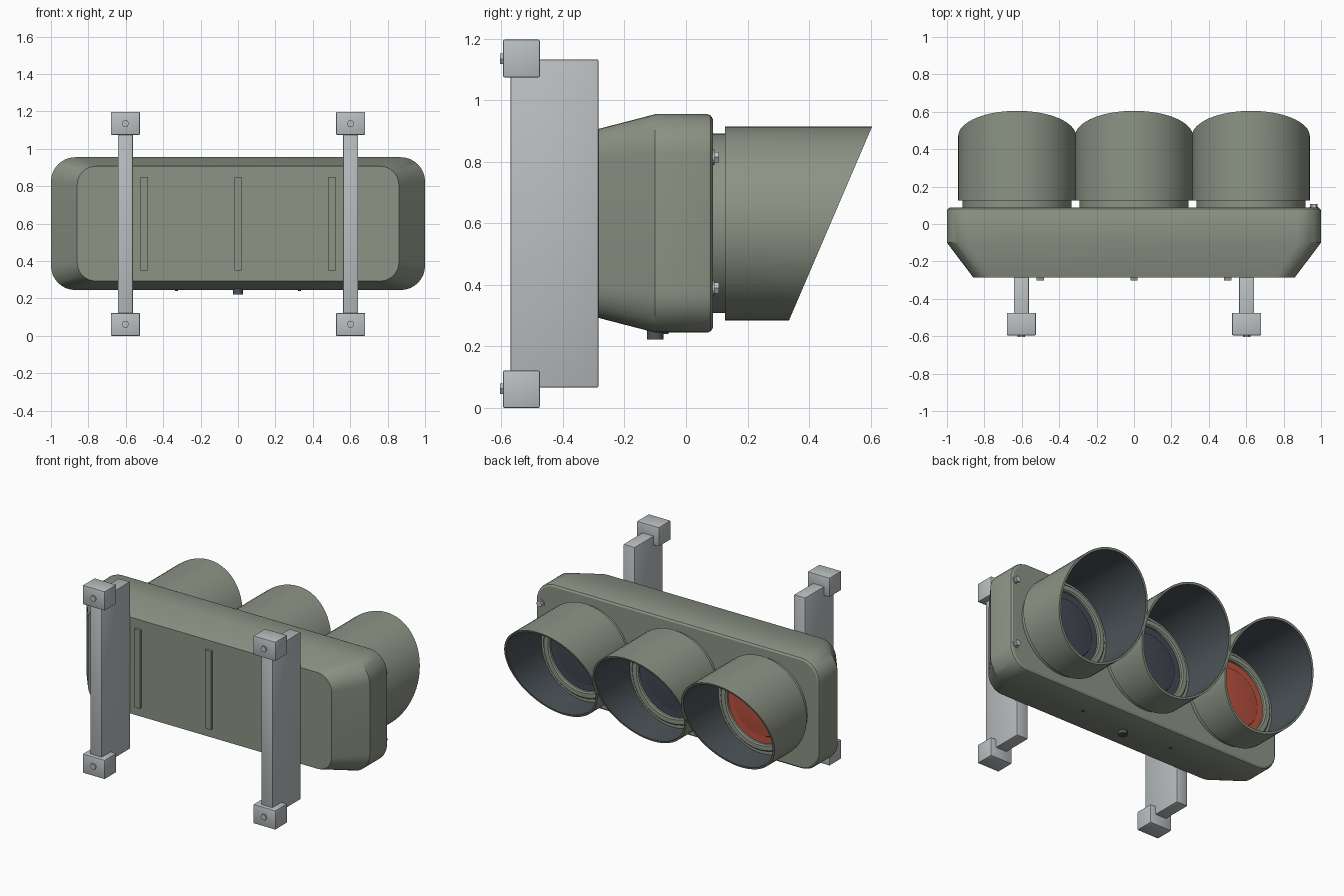
import bpy, bmesh, math
from mathutils import Matrix

cube = bpy.data.objects.get("Cube")
if cube:
    bpy.data.objects.remove(cube, do_unlink=True)


def material(name, r, g, b):
    lin = [((c / 255 + 0.055) / 1.055) ** 2.4 for c in (r, g, b)] + [1]
    m = bpy.data.materials.new(name)
    m.use_nodes = True
    m.diffuse_color = lin
    bsdf = m.node_tree.nodes["Principled BSDF"]
    bsdf.inputs["Base Color"].default_value = lin
    bsdf.inputs["Roughness"].default_value = 0.6
    return m


GREEN = material("grey green paint", 140, 148, 133)
STEEL = material("galvanised steel", 186, 191, 193)
DARK = material("dark slate", 76, 84, 89)
GLASS = material("unlit lens", 68, 74, 84)
RED = material("red lens", 188, 82, 63)

ZC = 0.6      # height of the housing axis
made = []


def finish(name, bm, mats):
    bmesh.ops.recalc_face_normals(bm, faces=bm.faces)
    me = bpy.data.meshes.new(name)
    bm.to_mesh(me)
    bm.free()
    for m in mats:
        me.materials.append(m)
    ob = bpy.data.objects.new(name, me)
    bpy.context.collection.objects.link(ob)
    made.append(ob)
    return ob


def loft(name, rings, mats, slots=None, closed=False):
    """Skin a list of point rings; cap the ends, or join last to first."""
    bm = bmesh.new()
    vr = [[bm.verts.new(p) for p in ring] for ring in rings]
    n = len(vr[0])
    for i in range(len(vr) if closed else len(vr) - 1):
        a, b = vr[i], vr[(i + 1) % len(vr)]
        for j in range(n):
            k = (j + 1) % n
            f = bm.faces.new((a[j], a[k], b[k], b[j]))
            f.material_index = slots[i] if slots else 0
    if not closed:
        bm.faces.new(vr[0])
        bm.faces.new(vr[-1])
    return finish(name, bm, mats)


def circle(cx, cz, r, y, n=64):
    """Ring around the y axis; y may be a function of height."""
    pts = []
    for i in range(n):
        a = math.tau * i / n
        z = cz + r * math.sin(a)
        pts.append((cx + r * math.cos(a), y(z) if callable(y) else y, z))
    return pts


def rounded_rect(y, hx, hz, r, seg=8):
    pts = []
    for q, (sx, sz) in enumerate(((1, 1), (-1, 1), (-1, -1), (1, -1))):
        for i in range(seg + 1):
            a = math.pi / 2 * (q + i / seg)
            pts.append((sx * (hx - r) + r * math.cos(a), y,
                        ZC + sz * (hz - r) + r * math.sin(a)))
    return pts


def box(name, lo, hi, mat, bevel=0.0):
    bm = bmesh.new()
    size = [h - l for l, h in zip(lo, hi)]
    mid = [(h + l) / 2 for l, h in zip(lo, hi)]
    bmesh.ops.create_cube(bm, size=1, matrix=Matrix.Translation(mid) @ Matrix.Diagonal(size + [1]))
    if bevel:
        bmesh.ops.bevel(bm, geom=bm.edges[:], offset=bevel, segments=2, affect='EDGES', profile=0.5)
    return finish(name, bm, [mat])


def rod_y(name, x, z, r, y0, y1, mat, n=6):
    return loft(name, [circle(x, z, r, y0, n), circle(x, z, r, y1, n)], [mat])


def rod_z(name, x, y, r, z0, z1, mat, n=24):
    rings = [[(px, y + pz, z) for px, _, pz in circle(x, 0, r, 0, n)] for z in (z0, z1)]
    return loft(name, rings, [mat])


# Housing: rounded box tapering to a smaller mounting face
loft("housing", [rounded_rect(-0.285, 0.86, 0.307, 0.10),
                 rounded_rect(-0.10, 1.0, 0.355, 0.13),
                 rounded_rect(0.07, 1.0, 0.355, 0.13),
                 rounded_rect(0.08, 0.996, 0.351, 0.126),
                 rounded_rect(0.087, 0.985, 0.34, 0.115)], [GREEN])

# Stiffening ribs on the mounting face
for side, x in (("right", -0.5), ("middle", 0), ("left", 0.5)):
    box(f"rib_{side}", (x - 0.02, -0.303, 0.35), (x + 0.02, -0.27, 0.85), GREEN)


def mouth(z):
    """Slanted cut at the open end of a visor."""
    return 0.335 + (z - 0.285) / 0.63 * 0.27


# Three lamps: neck, visor, bezel and lens
for side, x, lens in (("right", -0.625, RED), ("middle", 0, GLASS), ("left", 0.625, GLASS)):
    rod_y(f"neck_{side}", x, ZC, 0.292, 0.08, 0.13, GREEN, 64)
    loft(f"visor_{side}", [circle(x, ZC, 0.28, 0.126), circle(x, ZC, 0.315, 0.126),
                           circle(x, ZC, 0.315, mouth), circle(x, ZC, 0.302, mouth),
                           circle(x, ZC, 0.302, 0.134), circle(x, ZC, 0.28, 0.134)],
         [GREEN, DARK], [0, 0, 0, 1, 0, 0], closed=True)
    loft(f"bezel_{side}", [circle(x, ZC, 0.275, 0.125), circle(x, ZC, 0.275, 0.15),
                           circle(x, ZC, 0.268, 0.157), circle(x, ZC, 0.24, 0.157),
                           circle(x, ZC, 0.232, 0.15), circle(x, ZC, 0.232, 0.125)],
         [GREEN], closed=True)
    loft(f"lens_{side}", [circle(x, ZC, r, y) for r, y in
                          ((0.236, 0.125), (0.236, 0.136), (0.19, 0.136), (0.187, 0.142),
                           (0.13, 0.149), (0.07, 0.153), (0.01, 0.154))], [lens])

# Door bolts on the left end
for level, z in (("lower", 0.39), ("upper", 0.815)):
    rod_y(f"door_washer_{level}", 0.962, z, 0.025, 0.07, 0.092, STEEL, 24)
    rod_y(f"door_bolt_{level}", 0.962, z, 0.02, 0.09, 0.108, STEEL)

# Cable gland and drain plugs underneath
rod_z("cable_gland", 0, -0.1, 0.027, 0.222, 0.26, DARK)
for side, x in (("right", -0.33), ("left", 0.33)):
    rod_z(f"drain_plug_{side}", x, -0.065, 0.008, 0.24, 0.25, DARK, 12)

# Two mounting brackets with clamp blocks and bolts
for side, x in (("right", -0.602), ("left", 0.602)):
    box(f"bracket_plate_{side}", (x - 0.04, -0.57, 0.067), (x + 0.04, -0.285, 1.133), STEEL, 0.004)
    for level, z0, z1, zb in (("lower", 0, 0.122, 0.063), ("upper", 1.075, 1.197, 1.135)):
        box(f"clamp_block_{side}_{level}", (x - 0.078, -0.595, z0),
            (x + 0.078, -0.475, z1), STEEL, 0.005)
        rod_y(f"clamp_bolt_{side}_{level}", x, zb, 0.02, -0.605, -0.585, STEEL)

# Smooth curved surfaces, keep hard edges
bpy.ops.object.select_all(action='DESELECT')
for ob in made:
    ob.select_set(True)
bpy.context.view_layer.objects.active = made[0]
bpy.ops.object.shade_smooth_by_angle(angle=math.radians(30))
